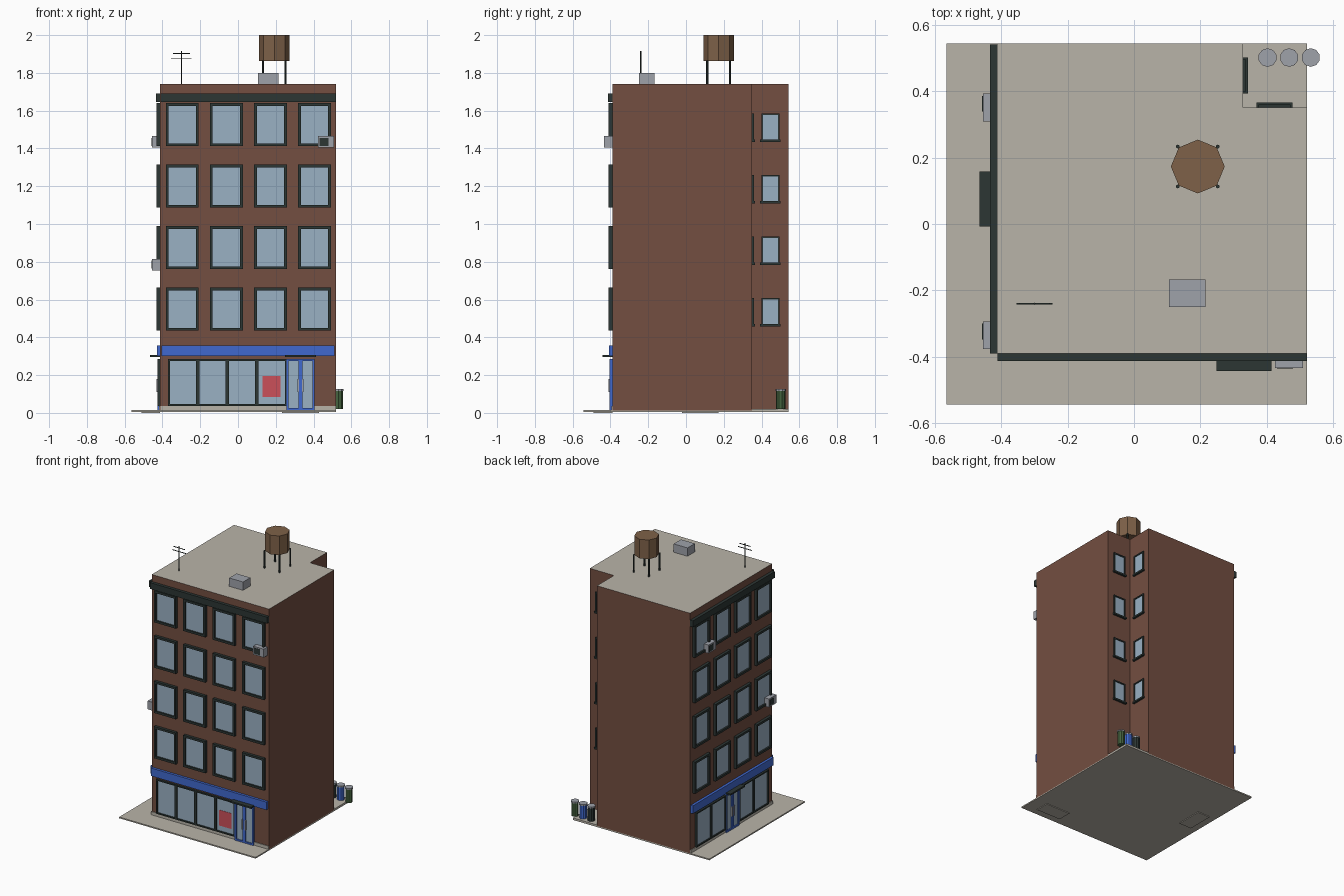
import bpy, bmesh, math
from mathutils import Vector, Matrix

if "Cube" in bpy.data.objects:
    bpy.data.objects.remove(bpy.data.objects["Cube"])


def material(name, hexcode):
    rgb = [int(hexcode[i:i + 2], 16) / 255 for i in (0, 2, 4)]
    lin = [c / 12.92 if c <= 0.04045 else ((c + 0.055) / 1.055) ** 2.4 for c in rgb]
    m = bpy.data.materials.new(name)
    m.diffuse_color = (*lin, 1)
    m.use_nodes = True
    m.node_tree.nodes["Principled BSDF"].inputs["Base Color"].default_value = m.diffuse_color
    return m


BRICK = material("brick", "734E41")
STONE = material("stone", "B9B4A9")
TRIM = material("dark_trim", "2C3634")
GLASS = material("glass", "9AB1C4")
BLUE = material("blue", "4069CF")
RED = material("red", "CB505A")
GREY = material("grey", "9FA2AA")
WOOD = material("wood", "7E6148")
GREEN = material("green", "45633F")


def finish(bm, name, *mats):
    bmesh.ops.recalc_face_normals(bm, faces=bm.faces)
    me = bpy.data.meshes.new(name)
    bm.to_mesh(me)
    bm.free()
    ob = bpy.data.objects.new(name, me)
    bpy.context.collection.objects.link(ob)
    for m in mats:
        me.materials.append(m)
    return ob


def add_box(bm, lo, hi):
    lo, hi = Vector(lo), Vector(hi)
    size = hi - lo
    mat = Matrix.Translation((lo + hi) / 2) @ Matrix.Diagonal((*[abs(s) for s in size], 1))
    bmesh.ops.create_cube(bm, size=1, matrix=mat)


def box(name, mat, lo, hi):
    bm = bmesh.new()
    add_box(bm, lo, hi)
    return finish(bm, name, mat)


def prism(name, mat, x, y, r, z0, z1, sides=8, turn=0):
    bm = bmesh.new()
    m = Matrix.Translation((x, y, (z0 + z1) / 2)) @ Matrix.Rotation(turn, 4, 'Z')
    bmesh.ops.create_cone(bm, cap_ends=True, segments=sides, radius1=r, radius2=r,
                          depth=z1 - z0, matrix=m)
    return finish(bm, name, mat)


# Wall frames: origin, direction to the viewer's right, outward direction
FRONT = (Vector((0.055, -0.39)), Vector((1, 0)), Vector((0, -1)))
LEFT = (Vector((-0.412, 0.075)), Vector((0, -1)), Vector((-1, 0)))
NOTCH_X = (Vector((0.328, 0.447)), Vector((0, 1)), Vector((1, 0)))
NOTCH_Y = (Vector((0.423, 0.35)), Vector((-1, 0)), Vector((0, 1)))


def wall_boxes(name, mat, wall, *boxes):
    """Each box: u0, u1 along the wall, d0, d1 outward, z0, z1."""
    o, r, n = wall
    bm = bmesh.new()
    for u0, u1, d0, d1, z0, z1 in boxes:
        add_box(bm, (*(o + r * u0 + n * d0), z0), (*(o + r * u1 + n * d1), z1))
    return finish(bm, name, mat)


def window(name, wall, u0, u1, z0, z1, t, depth, mat=TRIM):
    wall_boxes(name + "_frame", mat, wall,
               (u0, u0 + t, 0, depth, z0, z1), (u1 - t, u1, 0, depth, z0, z1),
               (u0 + t, u1 - t, 0, depth, z0, z0 + t), (u0 + t, u1 - t, 0, depth, z1 - t, z1))
    wall_boxes(name + "_glass", GLASS, wall,
               (u0 + t, u1 - t, 0, depth * 0.4, z0 + t, z1 - t))


# Building body with a notched back corner; the roof face is stone
bm = bmesh.new()
outline = [(-0.412, -0.39), (0.52, -0.39), (0.52, 0.35), (0.328, 0.35), (0.328, 0.543), (-0.412, 0.543)]
base = bm.faces.new([bm.verts.new((x, y, 0.012)) for x, y in outline])
top = bmesh.ops.extrude_face_region(bm, geom=[base])["geom"]
bmesh.ops.translate(bm, verts=[v for v in top if isinstance(v, bmesh.types.BMVert)], vec=(0, 0, 1.728))
for f in bm.faces:
    f.normal_update()
    f.material_index = int(abs(f.normal.z) > 0.5)
finish(bm, "building_body", BRICK, STONE)

# Pavement, yard floor and door landings
box("pavement", STONE, (-0.565, -0.543, 0.005), (0.52, 0.543, 0.014))
box("yard_floor", STONE, (0.328, 0.35, 0.012), (0.52, 0.543, 0.02))

# Street sides: cornice, sign band, plinth, windows, shop front, door
for side, wall, door_u, runs in (
        ("front", FRONT, 0.276, ((-0.425, 0.202, 4),)),
        ("left", LEFT, 0.0, ((-0.41, -0.074, 2), (0.074, 0.41, 2)))):
    wall_boxes(side + "_cornice", TRIM, wall, (-0.466, 0.465, 0, 0.022, 1.645, 1.69))
    wall_boxes(side + "_sign_band", BLUE, wall, (-0.46, 0.456, 0, 0.018, 0.3, 0.357))
    wall_boxes(side + "_plinth", STONE, wall, (-0.466, 0.465, 0, 0.005, 0.012, 0.037))
    wall_boxes(side + "_landing", STONE, wall, (door_u - 0.097, door_u + 0.097, 0, 0.1, 0, 0.008))
    for row in range(4):
        for col in range(4):
            u = (col - 1.5) * 0.2335
            z = 0.435 + row * 0.3257
            window(f"{side}_window_{row}_{col}", wall, u - 0.087, u + 0.087, z, z + 0.228, 0.015, 0.02)
    for a, b, count in runs:
        w = (b - a) / count
        for i in range(count):
            window(f"{side}_shop_pane_{a:.1f}_{i}", wall, a + i * w, a + (i + 1) * w, 0.037, 0.285, 0.009, 0.014)
    # Double door with handles and canopy
    for i, s in enumerate((-0.037, 0.037)):
        c = door_u + s
        window(f"{side}_door_{i}", wall, c - 0.037, c + 0.037, 0.014, 0.285, 0.011, 0.014, BLUE)
    wall_boxes(side + "_door_handles", GREY, wall,
               *[(door_u + s - 0.004, door_u + s + 0.004, 0.01, 0.02, 0.11, 0.18) for s in (-0.012, 0.012)])
    wall_boxes(side + "_canopy", TRIM, wall,
               (door_u - 0.083, door_u + 0.083, 0, 0.053, 0.296, 0.307))

wall_boxes("poster", RED, FRONT, (0.074, 0.17, 0.004, 0.0075, 0.083, 0.195))

# Small windows with sills in the notched corner
for side, wall in (("yard_side", NOTCH_X), ("yard_back", NOTCH_Y)):
    for row in range(4):
        z = 0.462 + row * 0.3257
        window(f"{side}_window_{row}", wall, -0.048, 0.048, z, z + 0.147, 0.009, 0.009)
        wall_boxes(f"{side}_sill_{row}", TRIM, wall, (-0.054, 0.054, 0, 0.015, z - 0.004, z + 0.008))

# Air conditioners
for i, (wall, u, z) in enumerate(((FRONT, 0.411, 1.405), (LEFT, -0.276, 1.405), (LEFT, 0.41, 0.755))):
    wall_boxes(f"air_conditioner_{i}", GREY, wall, (u - 0.042, u + 0.042, 0, 0.043, z, z + 0.06))
    wall_boxes(f"air_conditioner_grille_{i}", TRIM, wall,
               (u - 0.035, u + 0.012, 0.042, 0.045, z + 0.009, z + 0.051))

# Water tank on four legs
prism("water_tank", WOOD, 0.192, 0.173, 0.081, 1.863, 2.0)
for i, (sx, sy) in enumerate(((-1, -1), (1, -1), (1, 1), (-1, 1))):
    prism(f"tank_leg_{i}", TRIM, 0.192 + sx * 0.06, 0.173 + sy * 0.06, 0.006, 1.74, 1.866, 6)

# Roof vent and aerial
box("roof_vent", GREY, (0.105, -0.25, 1.738), (0.215, -0.167, 1.80))
prism("aerial_mast", TRIM, -0.3, -0.24, 0.0035, 1.738, 1.915, 6)
for i, (z, half) in enumerate(((1.877, 0.054), (1.903, 0.045))):
    box(f"aerial_arm_{i}", TRIM, (-0.3 - half, -0.242, z - 0.002), (-0.3 + half, -0.238, z + 0.002))

# Rubbish bins with lids
for name, mat, x in (("dark", TRIM, 0.402), ("blue", BLUE, 0.467), ("green", GREEN, 0.532)):
    prism(name + "_bin", mat, x, 0.501, 0.025, 0.02, 0.116, 10)
    prism(name + "_bin_lid", GREY, x, 0.501, 0.028, 0.116, 0.126, 10)
